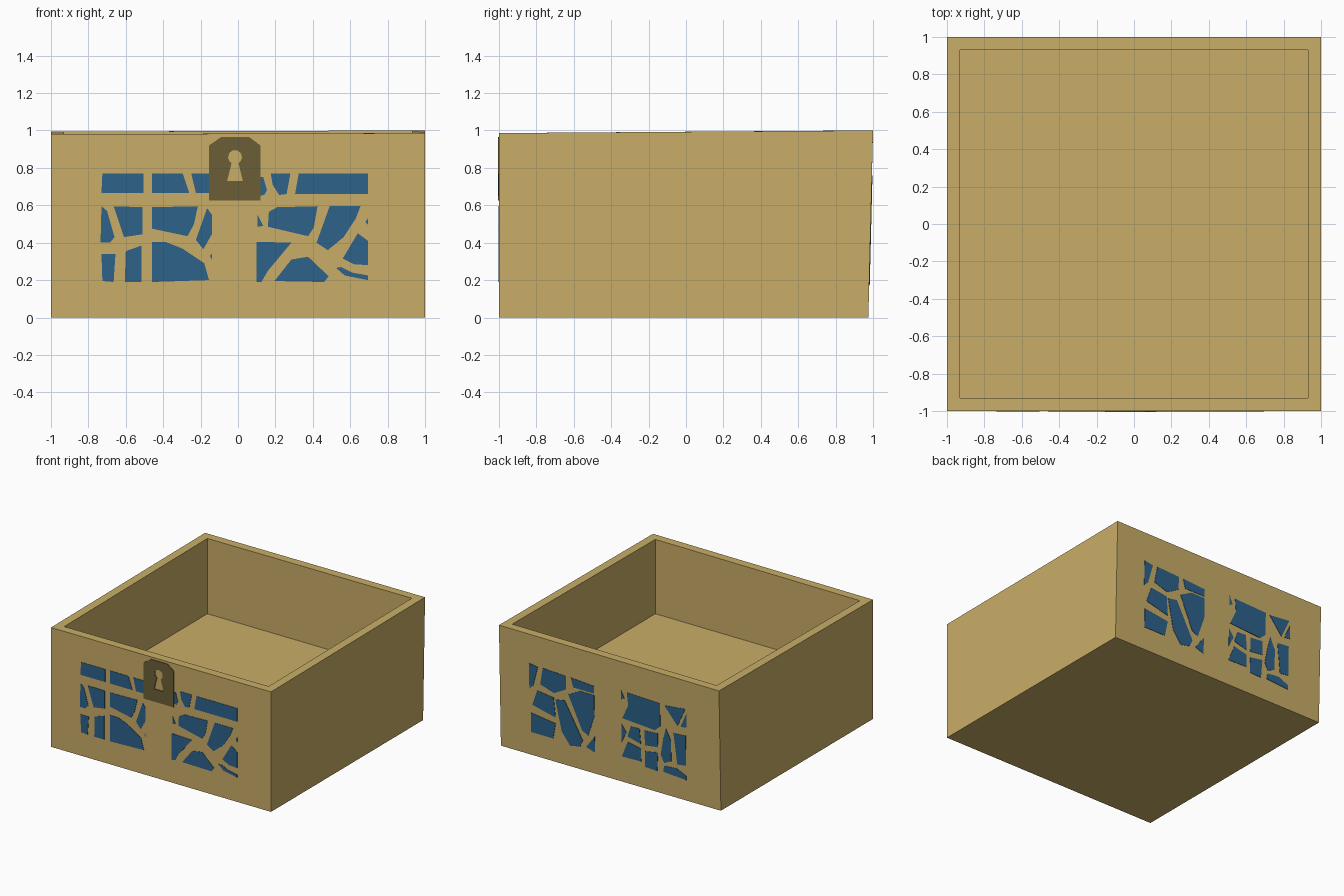
import bpy, bmesh, math


def material(name, rgb):
    m = bpy.data.materials.new(name)
    m.diffuse_color = (*rgb, 1)
    return m


WOOD = material("warm tan", (0.584, 0.423, 0.138))
BLUE = material("inlay blue", (0.026, 0.122, 0.254))
BRONZE = material("dark bronze", (0.147, 0.114, 0.037))


def on_front(s, z, d):
    return (s, -1 - d, z)


def on_back(s, z, d):
    return (-s, 0.975 + 0.025 * z + d, z)


def plate(name, loops, thick, place, mat):
    """Thin plate from outlines (inner loops become holes), laid on a wall."""
    cu = bpy.data.curves.new(name, 'CURVE')
    cu.dimensions = '2D'
    cu.fill_mode = 'BOTH'
    cu.extrude = thick
    for pts in loops:
        sp = cu.splines.new('POLY')
        sp.points.add(len(pts) - 1)
        for p, (a, b) in zip(sp.points, pts):
            p.co = (a, b, 0, 1)
        sp.use_cyclic_u = True
    ob = bpy.data.objects.new(name, cu)
    bpy.context.collection.objects.link(ob)
    bpy.ops.object.select_all(action='DESELECT')
    ob.select_set(True)
    bpy.context.view_layer.objects.active = ob
    bpy.ops.object.convert(target='MESH')
    ob = bpy.context.view_layer.objects.active
    for v in ob.data.vertices:
        v.co = place(*v.co)
    ob.data.materials.clear()
    ob.data.materials.append(mat)
    for p in ob.data.polygons:
        p.material_index = 0
        p.use_smooth = False


# Open box: slightly leaning back wall, slightly tilted rim
bm = bmesh.new()
bmesh.ops.create_cube(bm, size=2)
for v in bm.verts:
    x, y = v.co.x, v.co.y
    if v.co.z > 0:
        v.co.z = 0.99 + 0.007 * y + 0.003 * x
    else:
        v.co.z = 0
        v.co.y = min(y, 0.975)
bm.faces.ensure_lookup_table()
top = max(bm.faces, key=lambda f: f.calc_center_median().z)
bmesh.ops.inset_region(bm, faces=[top], thickness=0.1)
floor = bmesh.ops.extrude_discrete_faces(bm, faces=[top])["faces"][0]
for v in floor.verts:
    v.co.z = 0.375
bmesh.ops.recalc_face_normals(bm, faces=bm.faces)
me = bpy.data.meshes.new("box_body")
bm.to_mesh(me)
bm.free()
me.materials.append(WOOD)
bpy.context.collection.objects.link(bpy.data.objects.new("box_body", me))

# Front inlays: top strip, left panel, right panel
front_top = [
    [(-.73, .665), (-.505, .665), (-.505, .77), (-.725, .77)],
    [(-.46, .77), (-.295, .77), (-.26, .665), (-.46, .665)],
    [(-.25, .77), (-.12, .77), (-.12, .665), (-.225, .665)],
    [(.1, .75), (.135, .75), (.155, .68), (.14, .655), (.1, .65)],
    [(.175, .77), (.28, .77), (.26, .66), (.22, .655), (.185, .71)],
    [(.325, .77), (.695, .77), (.695, .66), (.305, .66)],
]
front_left = [
    [(-.73, .595), (-.70, .57), (-.66, .43), (-.685, .4), (-.735, .4)],
    [(-.665, .595), (-.51, .59), (-.51, .445), (-.61, .43)],
    [(-.46, .59), (-.215, .595), (-.235, .5), (-.27, .435), (-.46, .475)],
    [(-.165, .585), (-.14, .55), (-.14, .445), (-.185, .365), (-.225, .415)],
    [(-.73, .34), (-.655, .34), (-.665, .19), (-.725, .195)],
    [(-.60, .355), (-.515, .385), (-.515, .19), (-.605, .19)],
    [(-.46, .405), (-.39, .405), (-.30, .37), (-.18, .29), (-.155, .2), (-.46, .19)],
    [(-.15, .33), (-.14, .34), (-.14, .31)],
]
front_right = [
    [(.105, .55), (.135, .49), (.105, .485)],
    [(.165, .565), (.21, .59), (.425, .595), (.405, .48), (.375, .435), (.16, .485)],
    [(.49, .595), (.655, .595), (.63, .53), (.565, .43), (.48, .36), (.42, .4)],
    [(.68, .51), (.695, .53), (.695, .495)],
    [(.10, .405), (.285, .4), (.16, .25), (.125, .19), (.1, .19)],
    [(.195, .195), (.285, .31), (.375, .325), (.485, .22), (.46, .19)],
    [(.56, .315), (.64, .45), (.695, .41), (.695, .28), (.62, .285)],
    [(.525, .265), (.55, .27), (.61, .24), (.695, .225), (.695, .2), (.57, .225)],
]
for nm, cells in (("top", front_top), ("left", front_left), ("right", front_right)):
    plate("front_inlay_" + nm, cells, 0.003, on_front, BLUE)

# Back inlays, measured left to right as seen from behind
back_left = [
    [(-.73, .758), (-.65, .746), (-.695, .58), (-.73, .55)],
    [(-.605, .75), (-.395, .74), (-.395, .63), (-.505, .57), (-.63, .61)],
    [(-.35, .74), (-.14, .725), (-.14, .665), (-.33, .665)],
    [(-.66, .55), (-.51, .53), (-.495, .37), (-.705, .42)],
    [(-.72, .35), (-.495, .32), (-.52, .19), (-.72, .19)],
    [(-.495, .52), (-.41, .535), (-.25, .245), (-.275, .19), (-.365, .17), (-.44, .27)],
    [(-.375, .595), (-.27, .65), (-.14, .65), (-.14, .48), (-.2, .30), (-.255, .33)],
    [(-.22, .2), (-.14, .31), (-.14, .175)],
]
back_right = [
    [(.105, .76), (.135, .7), (.105, .68)],
    [(.16, .755), (.46, .745), (.46, .555), (.41, .51), (.115, .53), (.17, .65)],
    [(.5, .74), (.69, .76), (.617, .6)],
    [(.7, .725), (.7, .61), (.645, .6)],
    [(.105, .48), (.15, .42), (.105, .33)],
    [(.19, .48), (.27, .485), (.28, .36), (.16, .39)],
    [(.317, .48), (.435, .49), (.435, .375), (.317, .36)],
    [(.51, .55), (.555, .46), (.555, .29), (.49, .26), (.46, .32), (.485, .46)],
    [(.58, .53), (.69, .54), (.69, .29), (.61, .28)],
    [(.105, .21), (.16, .345), (.28, .32), (.28, .215)],
    [(.317, .31), (.435, .33), (.425, .175), (.317, .18)],
    [(.49, .235), (.6, .245), (.69, .205), (.69, .17), (.48, .185)],
]
for nm, cells in (("left", back_left), ("right", back_right)):
    plate("back_inlay_" + nm, cells, 0.003, on_back, BLUE)

# Lock plate with a keyhole: round top, flared slot
outline = [(-.155, .625), (.12, .625), (.12, .92), (.06, .965), (-.09, .965), (-.155, .92)]
keyhole = [(-.058, .73), (.026, .73)]
for i in range(13):
    a = math.radians(-60 + 25 * i)
    keyhole.append((-.016 + .037 * math.cos(a), .858 + .037 * math.sin(a)))
plate("lock_plate", [outline, keyhole], 0.006, on_front, BRONZE)
